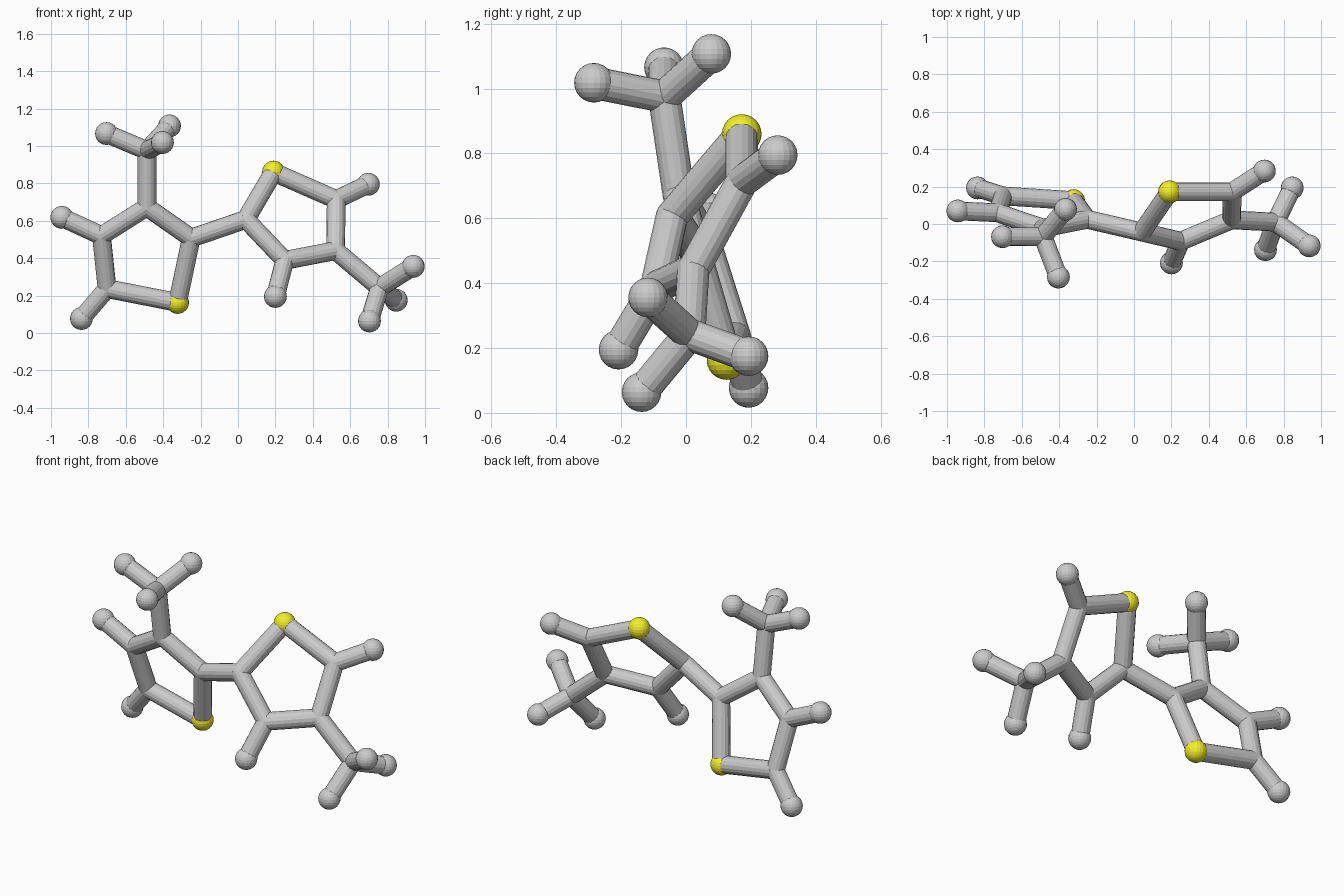
import bpy
from mathutils import Vector

if "Cube" in bpy.data.objects:
    bpy.data.objects.remove(bpy.data.objects["Cube"])

BALL_R, STICK_R = 0.061, 0.05

# Atom centres; each ring goes round from its yellow atom
left = {
    "yellow": (-0.323, 0.125, 0.163), "link": (-0.25, 0.025, 0.507),
    "branch": (-0.487, -0.022, 0.673), "outer": (-0.73, 0.06, 0.52),
    "lower": (-0.70, 0.15, 0.237), "stem": (-0.487, -0.067, 0.975),
    "tip_1": (-0.703, -0.068, 1.066), "tip_2": (-0.366, 0.078, 1.107),
    "tip_3": (-0.404, -0.284, 1.018), "knob_outer": (-0.942, 0.07, 0.618),
    "knob_lower": (-0.837, 0.193, 0.077),
}
left_bonds = [("yellow", "link"), ("link", "branch"), ("branch", "outer"),
              ("outer", "lower"), ("lower", "yellow"), ("branch", "stem"),
              ("stem", "tip_1"), ("stem", "tip_2"), ("stem", "tip_3"),
              ("outer", "knob_outer"), ("lower", "knob_lower")]

right = {
    "yellow": (0.19, 0.172, 0.86), "link": (0.042, -0.043, 0.607),
    "inner": (0.25, -0.092, 0.388), "branch": (0.522, 0.022, 0.44),
    "upper": (0.525, 0.172, 0.713), "stem": (0.757, 0.01, 0.242),
    "tip_1": (0.937, -0.117, 0.356), "tip_2": (0.846, 0.193, 0.175),
    "tip_3": (0.703, -0.137, 0.064), "knob_inner": (0.20, -0.208, 0.195),
    "knob_upper": (0.697, 0.283, 0.795),
}
right_bonds = [("yellow", "link"), ("link", "inner"), ("inner", "branch"),
               ("branch", "upper"), ("upper", "yellow"), ("branch", "stem"),
               ("stem", "tip_1"), ("stem", "tip_2"), ("stem", "tip_3"),
               ("inner", "knob_inner"), ("upper", "knob_upper")]

yellow = bpy.data.materials.new("yellow")
yellow.diffuse_color = (0.9, 0.87, 0.02, 1)
yellow.use_nodes = True
yellow.node_tree.nodes["Principled BSDF"].inputs["Base Color"].default_value = yellow.diffuse_color


def ball(name, pos, radius):
    bpy.ops.mesh.primitive_uv_sphere_add(segments=20, ring_count=12,
                                         radius=radius, location=pos)
    bpy.context.object.name = name
    return bpy.context.object


def stick(name, a, b):
    a, b = Vector(a), Vector(b)
    bpy.ops.mesh.primitive_cylinder_add(vertices=16, radius=STICK_R,
                                        depth=(b - a).length,
                                        location=(a + b) / 2)
    ob = bpy.context.object
    ob.name = name
    ob.rotation_mode = 'QUATERNION'
    ob.rotation_quaternion = (b - a).to_track_quat('Z', 'Y')


# Two five-sided rings with their side groups
for side, atoms, bonds in (("left", left, left_bonds), ("right", right, right_bonds)):
    for part, pos in atoms.items():
        big = part == "yellow" or part.startswith(("tip", "knob"))
        ob = ball(f"{side}_{part}_atom", pos, BALL_R if big else STICK_R)
        if part == "yellow":
            ob.data.materials.append(yellow)
    for a, b in bonds:
        stick(f"{side}_bond_{a}_to_{b}", atoms[a], atoms[b])

# Bond joining the two rings
stick("centre_bond", left["link"], right["link"])
